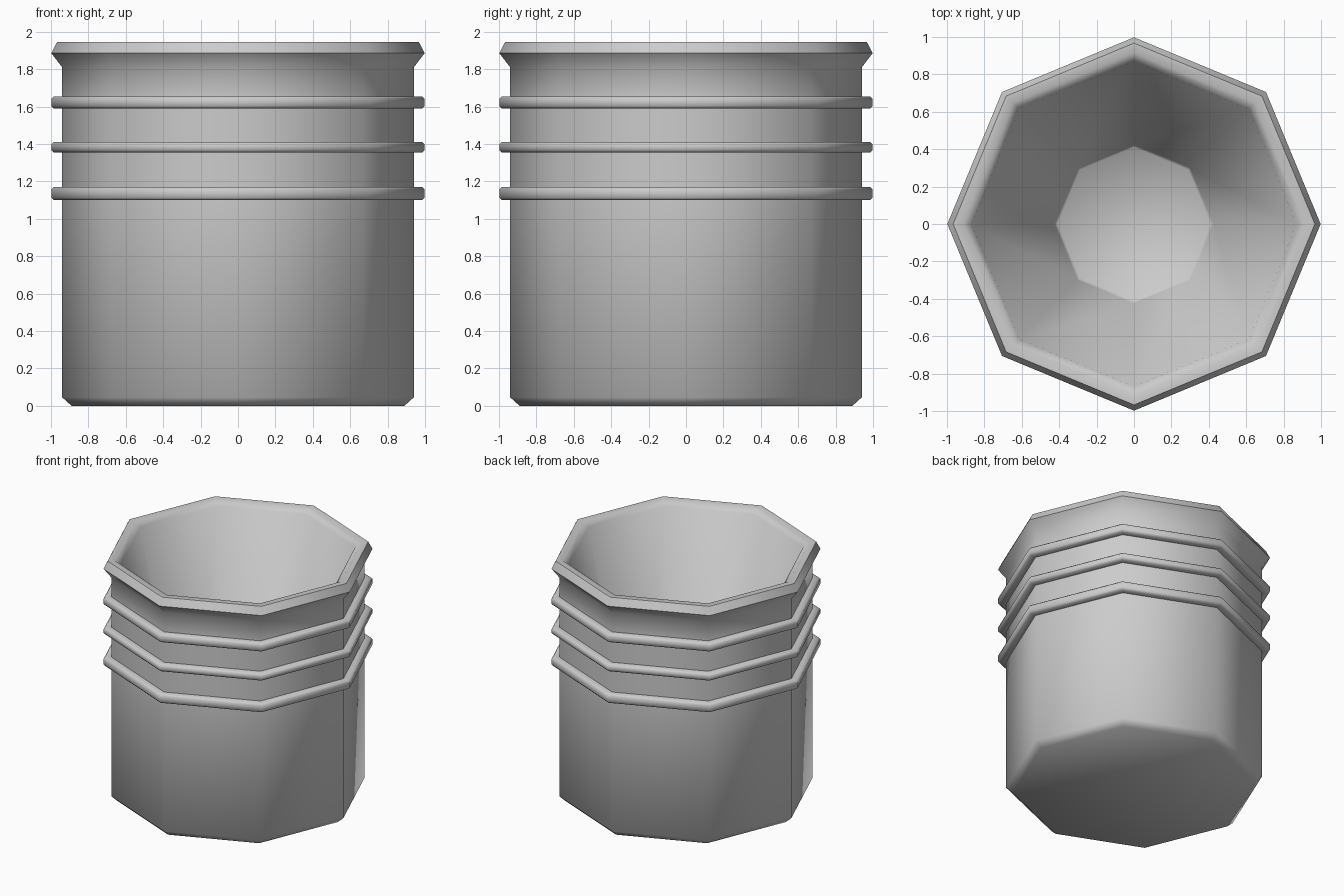
import bpy, bmesh, math

if "Cube" in bpy.data.objects:
    bpy.data.objects.remove(bpy.data.objects["Cube"])

SIDES = 8


def lathe(name, profile):
    """Revolve (radius, z) points into an eight-sided solid, capped at both ends."""
    bm = bmesh.new()
    rows = [[bm.verts.new((r * math.cos(2 * math.pi * i / SIDES),
                           r * math.sin(2 * math.pi * i / SIDES), z))
             for i in range(SIDES)] for r, z in profile]
    for a, b in zip(rows, rows[1:]):
        for i in range(SIDES):
            j = (i + 1) % SIDES
            bm.faces.new((a[i], a[j], b[j], b[i]))
    bm.faces.new(rows[0][::-1])
    bm.faces.new(rows[-1])
    bmesh.ops.recalc_face_normals(bm, faces=bm.faces)
    mesh = bpy.data.meshes.new(name)
    bm.to_mesh(mesh)
    bm.free()
    obj = bpy.data.objects.new(name, mesh)
    bpy.context.collection.objects.link(obj)
    bpy.ops.object.select_all(action='DESELECT')
    obj.select_set(True)
    bpy.context.view_layer.objects.active = obj
    bpy.ops.object.shade_smooth_by_angle(angle=math.radians(50))
    return obj


# Chamfered foot and outer wall
wall = 0.94
profile = [(0.89, 0.0), (wall, 0.045)]

# Three raised bands with softened edges
for low, high in ((1.10, 1.17), (1.355, 1.41), (1.59, 1.655)):
    profile += [(wall, low), (0.985, low), (0.998, low + 0.013),
                (0.998, high - 0.013), (0.985, high), (wall, high)]

# Flared, rounded rim
profile += [(wall, 1.81), (0.998, 1.885), (0.967, 1.945),
            (0.915, 1.945), (0.87, 1.91)]

# Tapered inside wall and floor
profile += [(0.425, 0.12), (0.41, 0.105)]

lathe("pot", profile)
